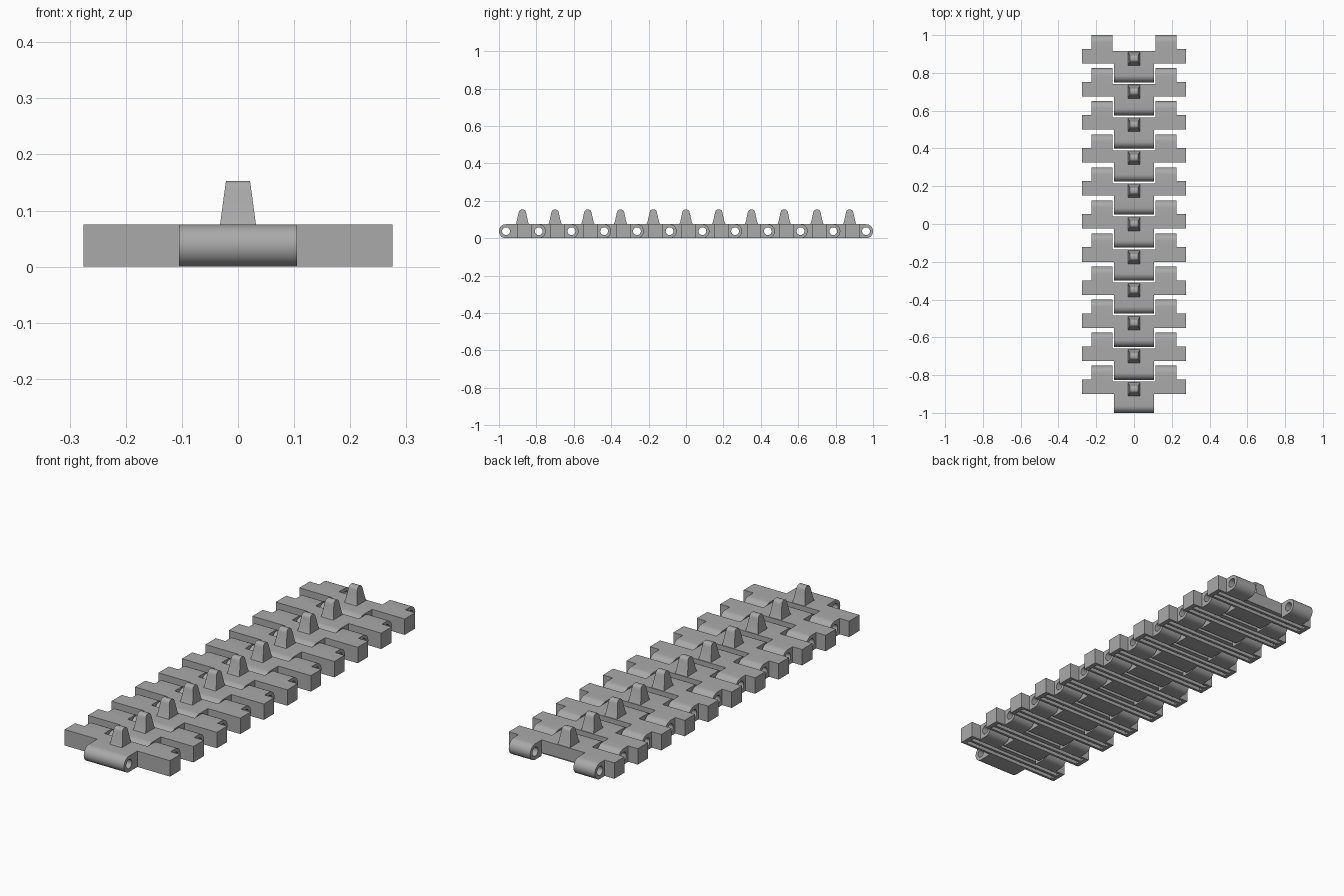
import bpy, bmesh, math
from mathutils import Matrix

if "Cube" in bpy.data.objects:
    bpy.data.objects.remove(bpy.data.objects["Cube"], do_unlink=True)

LINKS, PITCH = 11, 0.175
RADIUS, HOLE = 0.0375, 0.021
HEIGHT = 2 * RADIUS

steel = bpy.data.materials.new("track grey")
steel.use_nodes = True
colour = (0.4, 0.4, 0.4, 1)
steel.diffuse_color = colour
steel.node_tree.nodes["Principled BSDF"].inputs["Base Color"].default_value = colour


def make_object(name, bm):
    bmesh.ops.recalc_face_normals(bm, faces=bm.faces)
    mesh = bpy.data.meshes.new(name)
    bm.to_mesh(mesh)
    bm.free()
    mesh.materials.append(steel)
    ob = bpy.data.objects.new(name, mesh)
    bpy.context.collection.objects.link(ob)
    return ob


def prism(name, outline, axis, start, end):
    """Extrude an outline: (x, y) along z, or (y, z) along x."""
    bm = bmesh.new()
    place = (lambda a, b: (a, b, start)) if axis == "z" else (lambda a, b: (start, a, b))
    face = bm.faces.new([bm.verts.new(place(a, b)) for a, b in outline])
    moved = bmesh.ops.extrude_face_region(bm, geom=[face])["geom"]
    shift = (0, 0, end - start) if axis == "z" else (end - start, 0, 0)
    bmesh.ops.translate(bm, vec=shift, verts=[v for v in moved if isinstance(v, bmesh.types.BMVert)])
    return make_object(name, bm)


def combine(target, tool, operation):
    """Apply a boolean and remove the tool."""
    mod = target.modifiers.new("cut", "BOOLEAN")
    mod.operation, mod.object, mod.solver = operation, tool, "EXACT"
    tool.hide_render = True
    graph = bpy.context.evaluated_depsgraph_get()
    target.data = bpy.data.meshes.new_from_object(target.evaluated_get(graph))
    target.modifiers.clear()
    bpy.data.objects.remove(tool, do_unlink=True)


def arc(cy, cz, r, first, last, steps):
    return [(cy + r * math.cos(math.radians(first + (last - first) * i / steps)),
             cz + r * math.sin(math.radians(first + (last - first) * i / steps)))
            for i in range(steps + 1)]


# Link plate: plan outline limited by a round-ended side profile
half = [(0.105, -0.13), (0.105, -0.025), (0.275, -0.025), (0.275, 0.052),
        (0.225, 0.052), (0.225, 0.13), (0.113, 0.13), (0.113, 0.04)]
plan = half + [(-x, y) for x, y in reversed(half)]
link = prism("track_link", plan, "z", -0.02, HEIGHT + 0.02)
hinge = PITCH / 2
side = arc(hinge, RADIUS, RADIUS, -90, 90, 16) + arc(-hinge, RADIUS, RADIUS, 90, 270, 16)
combine(link, prism("side_limit", side, "x", -0.3, 0.3), "INTERSECT")

# Hinge pin holes
for y in (-hinge, hinge):
    hole = arc(y, RADIUS, HOLE, 0, 345, 23)
    combine(link, prism("pin_hole", hole, "x", -0.3, 0.3), "DIFFERENCE")

# Long grooves in the underside
for y, reach in ((-0.003, 0.255), (0.03, 0.255)):
    slot = [(-reach, y - 0.01), (reach, y - 0.01), (reach, y + 0.01), (-reach, y + 0.01)]
    combine(link, prism("ground_groove", slot, "z", -0.01, 0.015), "DIFFERENCE")

# Guide tooth: flared flanks, narrower at the top
flank = [(0.036, HEIGHT - 0.01), (0.036, HEIGHT), (0.031, 0.086), (0.02, 0.136),
         (0.017, 0.146), (0.012, 0.151), (0.006, 0.153)]
tooth = prism("guide_tooth", flank + [(-y, z) for y, z in reversed(flank)], "x", -0.032, 0.032)
for v in tooth.data.vertices:
    v.co.x *= 1 - 0.33 * max(0, v.co.z - HEIGHT) / 0.078
combine(link, tooth, "UNION")

bpy.ops.object.select_all(action="DESELECT")
link.select_set(True)
bpy.context.view_layer.objects.active = link
bpy.ops.object.shade_smooth_by_angle(angle=math.radians(30))

# Repeat the link along the run
for i in range(LINKS):
    copy = link if i == 0 else bpy.data.objects.new("track_link_%d" % (i + 1), link.data)
    if i:
        bpy.context.collection.objects.link(copy)
    copy.location.y = (i - (LINKS - 1) / 2) * PITCH
